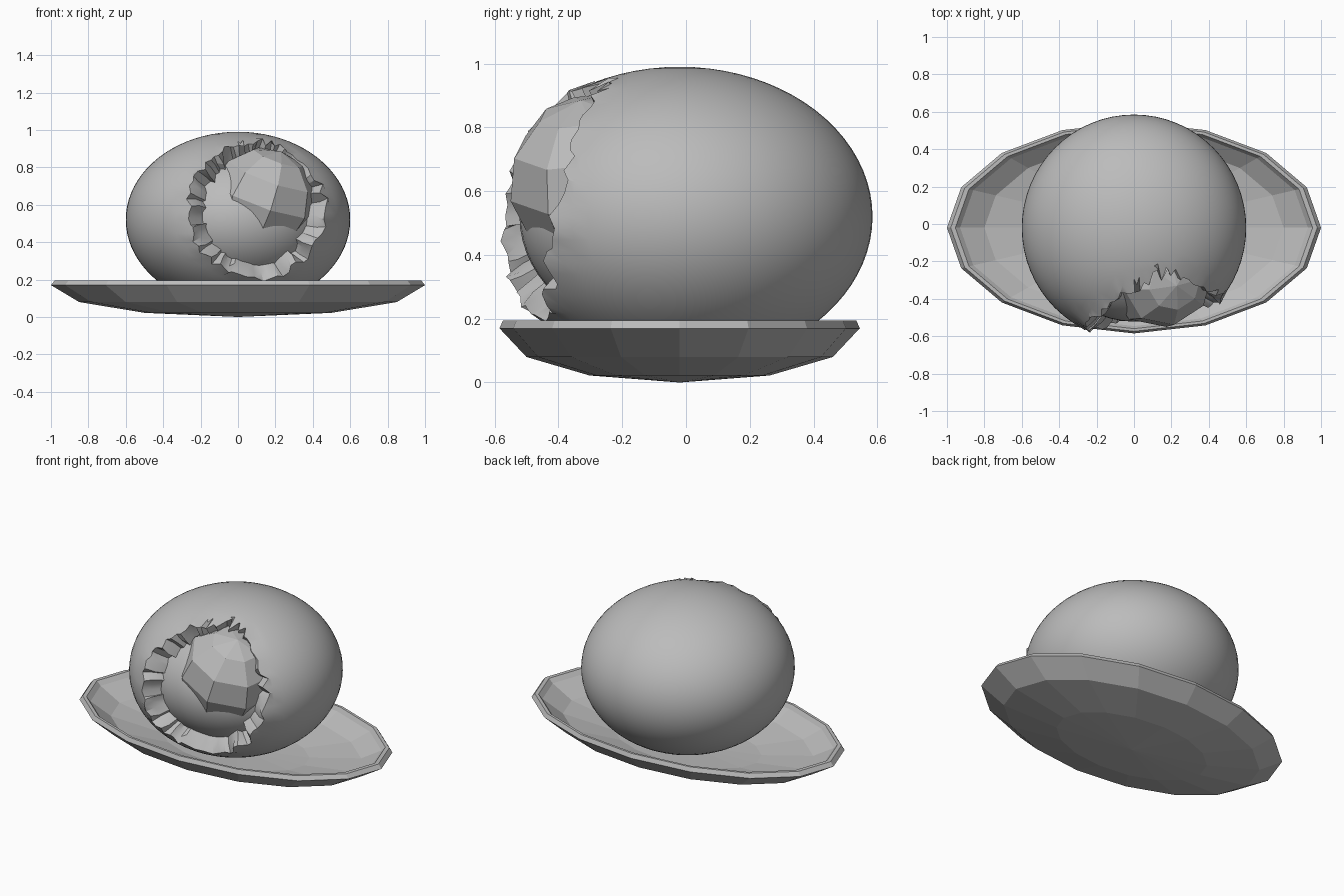
import bpy, bmesh, math, random
from mathutils import Vector

random.seed(4)
if "Cube" in bpy.data.objects:
    bpy.data.objects.remove(bpy.data.objects["Cube"])

CENTRE = Vector((0, -0.02, 0.52))
RADII = Vector((0.6, 0.605, 0.47))
HOLE = Vector((0.1, 0, 0.57))
HOLE_R = 0.365
INNER = 0.83

grey = bpy.data.materials.new("plain grey")
grey.use_nodes = True
colour = (0.5, 0.5, 0.5, 1)
grey.diffuse_color = colour
grey.node_tree.nodes["Principled BSDF"].inputs["Base Color"].default_value = colour


def finish(bm, name, smooth=None):
    bmesh.ops.recalc_face_normals(bm, faces=bm.faces)
    mesh = bpy.data.meshes.new(name)
    bm.to_mesh(mesh)
    bm.free()
    mesh.materials.append(grey)
    obj = bpy.data.objects.new(name, mesh)
    bpy.context.collection.objects.link(obj)
    if smooth:
        bpy.ops.object.select_all(action='DESELECT')
        obj.select_set(True)
        bpy.context.view_layer.objects.active = obj
        bpy.ops.object.shade_smooth_by_angle(angle=math.radians(smooth))
    return obj


def ellipsoid(centre, radii, segments, rings):
    bm = bmesh.new()
    bmesh.ops.create_uvsphere(bm, u_segments=segments, v_segments=rings, radius=1)
    for v in bm.verts:
        v.co = centre + v.co * radii
    return bm


# Oval dish: closed profile swept round sixteen sides
def dish():
    profile = [(0.5, 0.022), (0.85, 0.08), (1, 0.17), (0.98, 0.195),
               (0.955, 0.195), (0.93, 0.17), (0.8, 0.1), (0.47, 0.05)]
    bm = bmesh.new()
    sides = 16
    rings = []
    for r, z in profile:
        angles = [math.tau * i / sides for i in range(sides)]
        rings.append([bm.verts.new((r * math.cos(a), -0.02 + 0.565 * r * math.sin(a), z))
                      for a in angles])
    for low, high in zip(rings, rings[1:]):
        for i in range(sides):
            j = (i + 1) % sides
            bm.faces.new((low[i], low[j], high[j], high[i]))
    for ring, z in ((rings[0], 0), (rings[-1], 0.035)):
        tip = bm.verts.new((0, -0.02, z))
        for i in range(sides):
            bm.faces.new((ring[i], ring[(i + 1) % sides], tip))
    finish(bm, "oval_dish")


# Outer skin with a ragged opening and a torn wall leading inwards
def skin():
    bm = ellipsoid(CENTRE, RADII, 64, 40)

    def in_hole(p):
        return p.y < CENTRE.y and math.hypot(p.x - HOLE.x, p.z - HOLE.z) < HOLE_R

    gone = [f for f in bm.faces if in_hole(f.calc_center_median())]
    bmesh.ops.delete(bm, geom=gone, context='FACES')
    rim = [e for e in bm.edges if e.is_boundary]
    for v in {v for e in rim for v in e.verts}:
        d = Vector((v.co.x - HOLE.x, 0, v.co.z - HOLE.z)).normalized()
        p = HOLE + d * (HOLE_R + random.uniform(-0.02, 0.015)) - CENTRE
        depth = 1 - (p.x / RADII.x) ** 2 - (p.z / RADII.z) ** 2
        p.y = -RADII.y * math.sqrt(max(depth, 0.08))
        v.co = CENTRE + p * random.uniform(0.99, 1.025)
    # Two rings step down to the flesh
    for shrink, pull, jitter in ((0.93, 0.95, 0.012), (0.9, 0.93, 0.004)):
        out = bmesh.ops.extrude_edge_only(bm, edges=rim)["geom"]
        rim = [g for g in out if isinstance(g, bmesh.types.BMEdge) and g.is_boundary]
        for v in (g for g in out if isinstance(g, bmesh.types.BMVert)):
            v.co = CENTRE + (v.co - CENTRE) * shrink
            v.co.x = HOLE.x + (v.co.x - HOLE.x) * pull
            v.co.z = HOLE.z + (v.co.z - HOLE.z) * pull
            v.co += Vector([random.uniform(-jitter, jitter) for _ in range(3)])
    finish(bm, "outer_skin", 25)


dish()
skin()
# Pale flesh under the skin
finish(ellipsoid(CENTRE, RADII * INNER, 48, 32), "inner_flesh", 30)
# Faceted stone bulging out of the flesh
stone = finish(ellipsoid(Vector(), Vector((0.29, 0.28, 0.27)), 8, 6), "faceted_stone")
stone.location = (0.14, -0.28, 0.635)
stone.rotation_euler = (0.25, 0.3, 0.2)
